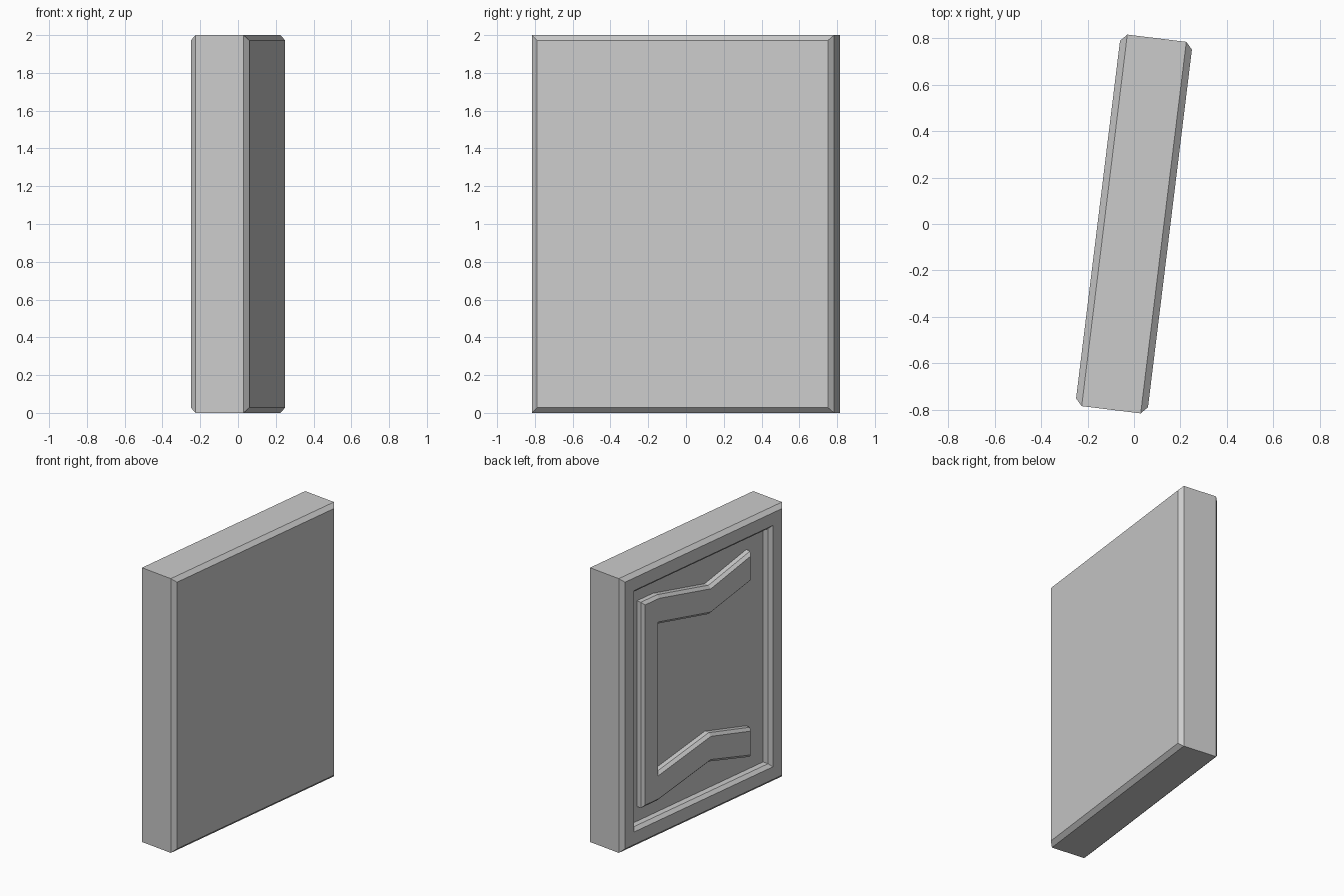
import bpy, bmesh, math
from mathutils import Vector

if "Cube" in bpy.data.objects:
    bpy.data.objects.remove(bpy.data.objects["Cube"])

YAW = math.radians(-7.0)   # the slab stands slightly turned


def loft(name, rings):
    """Join (x, outline) rings with quads and cap both ends; outline is a list of (y, z)."""
    bm = bmesh.new()
    loops = [[bm.verts.new((x, y, z)) for y, z in pts] for x, pts in rings]
    for a, b in zip(loops, loops[1:]):
        for i in range(len(a)):
            j = (i + 1) % len(a)
            bm.faces.new((a[i], a[j], b[j], b[i]))
    bm.faces.new(loops[0])
    bm.faces.new(loops[-1])
    bmesh.ops.recalc_face_normals(bm, faces=bm.faces)
    mesh = bpy.data.meshes.new(name)
    bm.to_mesh(mesh)
    bm.free()
    obj = bpy.data.objects.new(name, mesh)
    bpy.context.collection.objects.link(obj)
    obj.rotation_euler.z = YAW
    return obj


def rect(half_w, margin):
    return [(-half_w, margin), (half_w, margin), (half_w, 2 - margin), (-half_w, 2 - margin)]


def inset(pts, d):
    """Mitred inward offset of a counter-clockwise outline."""
    out = []
    for i, p in enumerate(pts):
        p = Vector(p)
        e1 = (p - Vector(pts[i - 1])).normalized()
        e2 = (Vector(pts[(i + 1) % len(pts)]) - p).normalized()
        n1, n2 = Vector((-e1.y, e1.x)), Vector((-e2.y, e2.x))
        out.append(tuple(p + (n1 + n2) * d / (1 + n1.dot(n2))))
    return out


# Chamfered slab with a recessed panel on its -x face
loft("slab", [
    (0.156, rect(0.776, 0.028)),
    (0.128, rect(0.806, 0.0)),
    (-0.128, rect(0.806, 0.0)),
    (-0.156, rect(0.776, 0.028)),
    (-0.156, rect(0.685, 0.12)),
    (-0.133, rect(0.662, 0.143)),
    (-0.090, rect(0.662, 0.143)),
])

# Raised bracket ornament: lower half mirrored about z = 1
outer = [(0.585, 0.25), (0.425, 0.25), (-0.085, 0.357), (-0.495, 0.25)]
inner = [(-0.495, 0.465), (-0.085, 0.567), (0.418, 0.463)]
lower = outer + inner
outline = lower + [(y, 2 - z) for y, z in reversed(lower)]
outline.reverse()   # counter-clockwise in y, z
loft("bracket_relief", [
    (-0.085, outline),
    (-0.125, outline),
    (-0.145, inset(outline, 0.02)),
])
